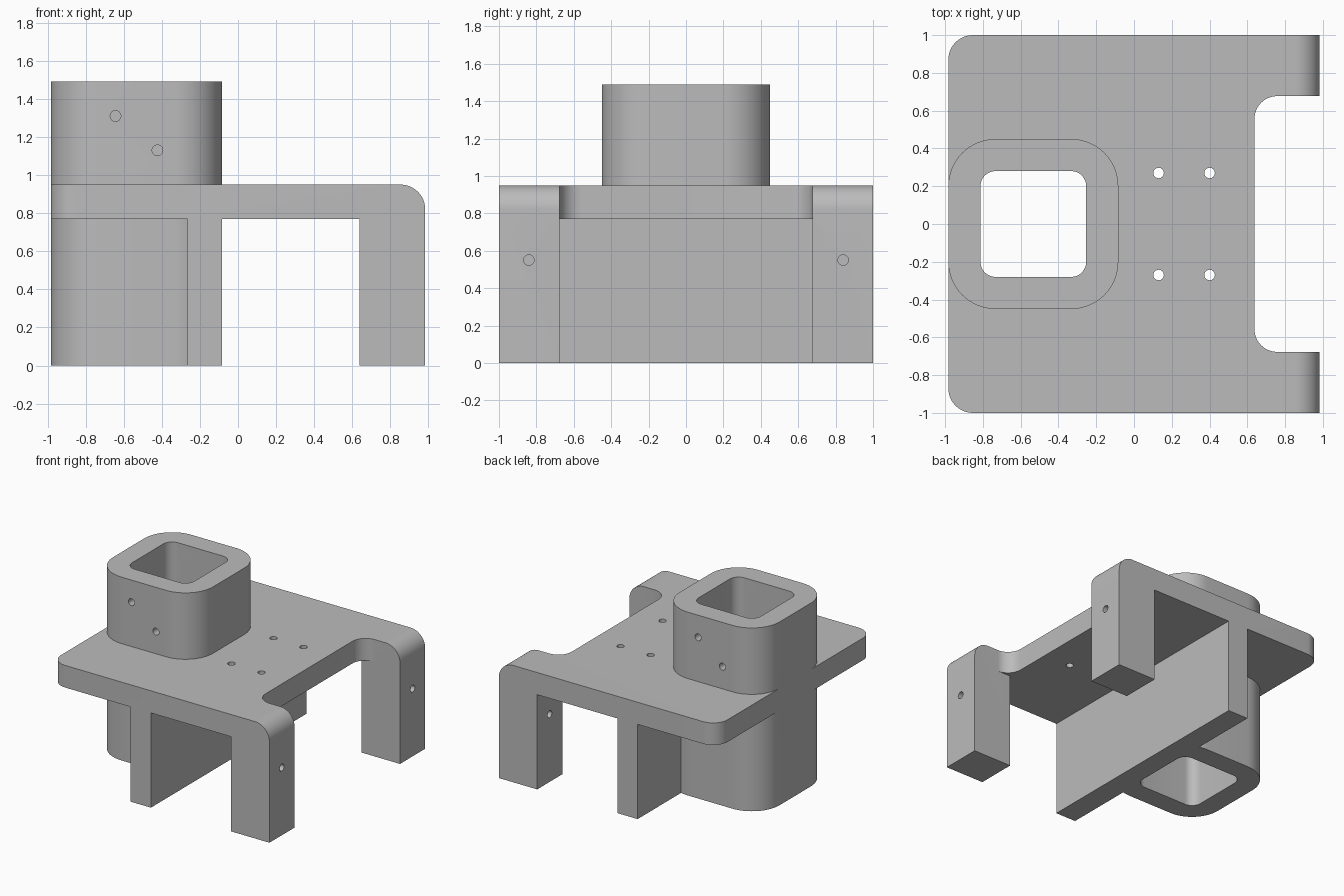
import bpy, bmesh, math
from mathutils import Vector

cube = bpy.data.objects.get("Cube")
if cube:
    bpy.data.objects.remove(cube, do_unlink=True)

grey = bpy.data.materials.new("plain grey")
grey.use_nodes = True
COLOUR = (0.5, 0.5, 0.5, 1)
grey.diffuse_color = COLOUR
grey.node_tree.nodes["Principled BSDF"].inputs["Base Color"].default_value = COLOUR


def rounded(corners, steps=12):
    """Outline from (u, v, radius) corners, each radius drawn as a fillet."""
    out = []
    for i, (u, v, r) in enumerate(corners):
        p = Vector((u, v))
        if r == 0:
            out.append(p)
            continue
        a = (Vector(corners[i - 1][:2]) - p).normalized()
        b = (Vector(corners[(i + 1) % len(corners)][:2]) - p).normalized()
        c = p + r * (a + b)
        for k in range(steps + 1):
            t = math.pi / 2 * k / steps
            q = c - r * (b * math.cos(t) + a * math.sin(t))
            if not out or min((q - out[-1]).length, (q - out[0]).length) > 1e-5:
                out.append(q)
    return out


def rect(u, v, hu, hv, r=0, steps=12):
    return rounded([(u - hu, v - hv, r), (u + hu, v - hv, r),
                    (u + hu, v + hv, r), (u - hu, v + hv, r)], steps)


def prism(name, outline, axis, lo, hi):
    """Extrude a flat outline along an axis from lo to hi."""
    place = {"x": lambda u, v, w: (w, u, v),
             "y": lambda u, v, w: (u, w, v),
             "z": lambda u, v, w: (u, v, w)}[axis]
    bm = bmesh.new()
    face = bm.faces.new([bm.verts.new(place(u, v, lo)) for u, v in outline])
    grown = bmesh.ops.extrude_face_region(bm, geom=[face])["geom"]
    bmesh.ops.translate(bm, vec=place(0, 0, hi - lo),
                        verts=[g for g in grown if isinstance(g, bmesh.types.BMVert)])
    bmesh.ops.recalc_face_normals(bm, faces=bm.faces)
    mesh = bpy.data.meshes.new(name)
    bm.to_mesh(mesh)
    bm.free()
    mesh.materials.append(grey)
    ob = bpy.data.objects.new(name, mesh)
    bpy.context.collection.objects.link(ob)
    return ob


def combine(target, tool, operation):
    mod = target.modifiers.new(operation.lower(), "BOOLEAN")
    mod.operation, mod.solver, mod.object = operation, "EXACT", tool
    bpy.context.view_layer.objects.active = target
    bpy.ops.object.modifier_apply(modifier=mod.name)
    bpy.data.objects.remove(tool, do_unlink=True)


X, TOP, UNDER = 0.983, 0.95, 0.77      # half length, deck top, deck underside
NOTCH_X, NOTCH_Y = 0.638, 0.677
TOWER_X = -0.533

# Deck, cross wall and legs share one side profile, bent over at the leg end
bracket = prism("bracket_body", rounded([
    (-X, TOP, 0), (-X, UNDER, 0), (-0.265, UNDER, 0), (-0.265, 0, 0),
    (-0.083, 0, 0), (-0.083, UNDER, 0), (NOTCH_X, UNDER, 0), (NOTCH_X, 0, 0),
    (X, 0, 0), (X, TOP, 0.13)]), "y", -1, 1)

# Plan outline: rounded rear corners and the filleted notch between the legs
plan = prism("plan_outline", rounded([
    (-X, -1, 0.13), (X + 0.1, -1, 0), (X + 0.1, -NOTCH_Y, 0), (NOTCH_X, -NOTCH_Y, 0.12),
    (NOTCH_X, NOTCH_Y, 0.12), (X + 0.1, NOTCH_Y, 0), (X + 0.1, 1, 0), (-X, 1, 0.13)]),
    "z", -0.1, 1.1)
combine(bracket, plan, "INTERSECT")

# Square inner corners on the legs below the deck
combine(bracket, prism("leg_gap", rect(0.85, 0, 0.25, NOTCH_Y), "z", -0.1, UNDER), "DIFFERENCE")

# Square socket tower and its through bore
combine(bracket, prism("tower", rect(TOWER_X, 0, 0.45, 0.45, 0.25, 16), "z", 0, 1.49), "UNION")
combine(bracket, prism("bore", rect(TOWER_X, 0, 0.28, 0.28, 0.08), "z", -0.1, 1.6), "DIFFERENCE")


def drill(u, v, axis, lo, hi):
    combine(bracket, prism("drill", rect(u, v, 0.028, 0.028, 0.028, 6), axis, lo, hi), "DIFFERENCE")


for side in (-1, 1):
    # Deck screw holes and leg cross holes
    for x in (0.13, 0.40):
        drill(x, 0.27 * side, "z", 0.6, 1.1)
    drill(0.84 * side, 0.55, "x", 0.5, 1.1)
    # Staggered tower holes, turned half a circle on the far side
    for offset, z in ((-0.11, 1.31), (0.11, 1.13)):
        drill(TOWER_X - offset * side, z, "y", *sorted((0.2 * side, 0.6 * side)))

# Smooth fillets with crisp edges
bpy.ops.object.select_all(action="DESELECT")
bracket.select_set(True)
bpy.context.view_layer.objects.active = bracket
bpy.ops.object.shade_smooth_by_angle(angle=math.radians(30))
